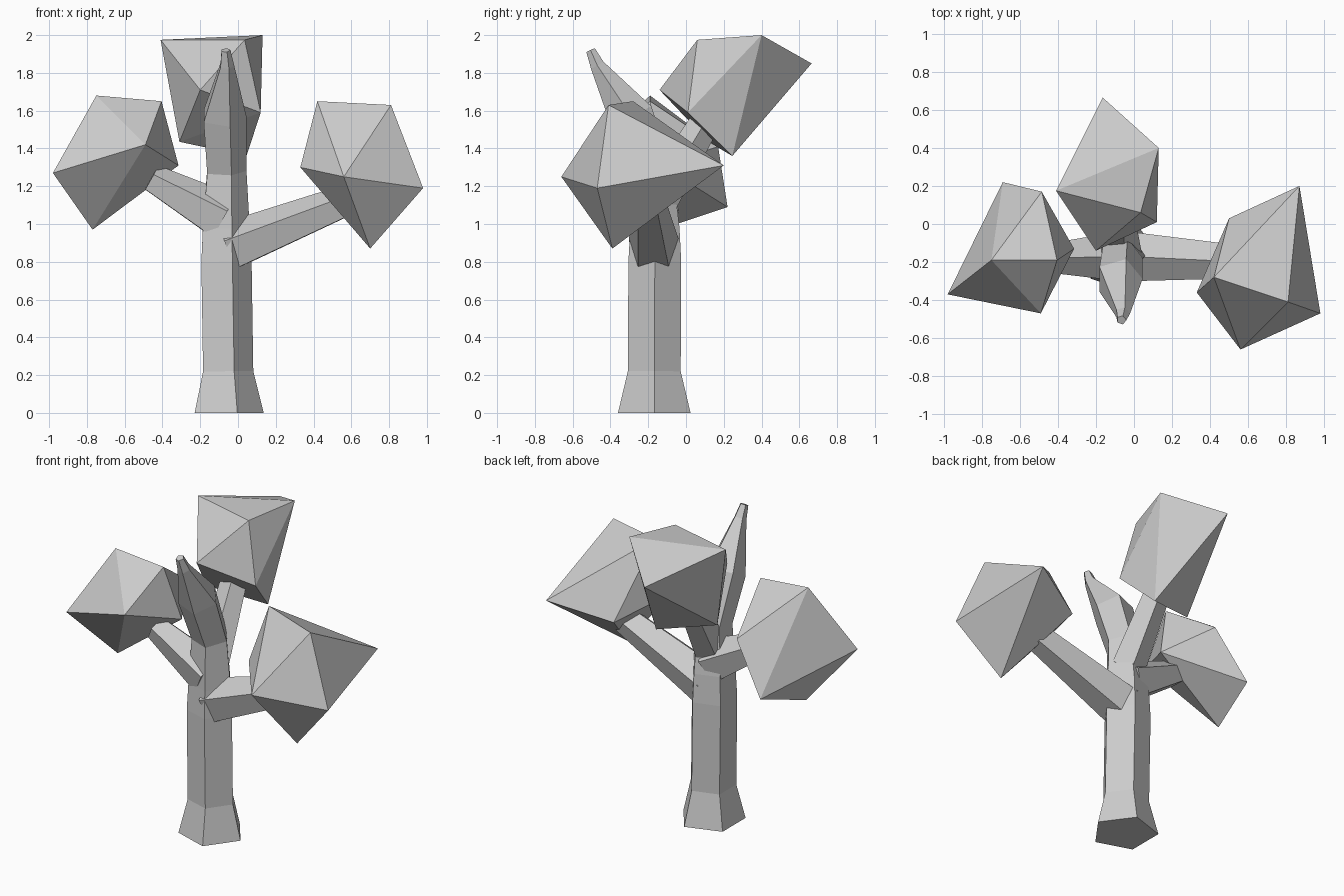
import bpy, bmesh, math
from mathutils import Vector

if "Cube" in bpy.data.objects:
    bpy.data.objects.remove(bpy.data.objects["Cube"])


def make_object(name, bm):
    bmesh.ops.recalc_face_normals(bm, faces=bm.faces[:])
    mesh = bpy.data.meshes.new(name)
    bm.to_mesh(mesh)
    bm.free()
    obj = bpy.data.objects.new(name, mesh)
    bpy.context.collection.objects.link(obj)
    return obj


def limb(name, path, ref, sides=5):
    """Low-poly tube through (x, y, z, radius); ref points at the first corner."""
    bm = bmesh.new()
    pts = [Vector(p[:3]) for p in path]
    rings = []
    for i, p in enumerate(pts):
        tangent = (pts[min(i + 1, len(pts) - 1)] - pts[max(i - 1, 0)]).normalized()
        if i == 0 and p.z == 0:
            tangent = Vector((0, 0, 1))
        u = Vector(ref)
        u = (u - tangent * u.dot(tangent)).normalized()
        v = tangent.cross(u)
        r = path[i][3]
        angles = [2 * math.pi * k / sides for k in range(sides)]
        rings.append([bm.verts.new(p + r * (math.cos(a) * u + math.sin(a) * v))
                      for a in angles])
    for a, b in zip(rings, rings[1:]):
        for k in range(sides):
            n = (k + 1) % sides
            bm.faces.new((a[k], a[n], b[n], b[k]))
    bm.faces.new(rings[0][::-1])
    bm.faces.new(rings[-1])
    return make_object(name, bm)


def foliage(name, corners):
    """Faceted leaf clump: the convex hull of its corners."""
    bm = bmesh.new()
    for c in corners:
        bm.verts.new(c)
    bmesh.ops.convex_hull(bm, input=bm.verts[:])
    return make_object(name, bm)


# Trunk with flared foot, continuing into the bare forward spike
trunk = limb("trunk", [
    (-0.066, -0.168, 0.0, 0.202), (-0.066, -0.168, 0.22, 0.147),
    (-0.075, -0.165, 0.80, 0.147), (-0.075, -0.165, 0.98, 0.137),
    (-0.07, -0.18, 1.28, 0.115), (-0.08, -0.29, 1.57, 0.125),
    (-0.06, -0.47, 1.84, 0.04), (-0.066, -0.505, 1.92, 0.026)], (1, 0, 0))

# Side and back branches, merged into the trunk
branches = [
    limb("right_branch", [(-0.05, -0.17, 0.87, 0.14),
                          (0.58, -0.20, 1.12, 0.09)], (0, 0, 1)),
    limb("left_branch", [(-0.08, -0.17, 1.03, 0.14),
                         (-0.46, -0.18, 1.24, 0.08)], (0, 0, 1)),
    limb("back_branch", [(-0.07, -0.15, 1.12, 0.11),
                         (-0.09, 0.09, 1.52, 0.085)], (1, 0, 0)),
]
bpy.context.view_layer.objects.active = trunk
for b in branches:
    mod = trunk.modifiers.new("merge", 'BOOLEAN')
    mod.operation = 'UNION'
    mod.solver = 'EXACT'
    mod.object = b
    bpy.ops.object.modifier_apply(modifier=mod.name)
    bpy.data.objects.remove(b)

# Leaf clumps
foliage("right_foliage", [
    (0.42, -0.28, 1.65), (0.81, -0.41, 1.63), (0.98, -0.47, 1.19),
    (0.56, -0.66, 1.25), (0.33, -0.36, 1.30), (0.70, -0.39, 0.87),
    (0.87, 0.20, 1.31), (0.50, 0.03, 1.20)])
foliage("left_foliage", [
    (-0.98, -0.37, 1.27), (-0.75, -0.19, 1.68), (-0.405, -0.19, 1.65),
    (-0.315, -0.13, 1.31), (-0.49, -0.47, 1.42), (-0.77, -0.14, 0.97),
    (-0.69, 0.22, 1.09), (-0.485, 0.17, 1.41)])
foliage("top_foliage", [
    (-0.41, 0.175, 1.975), (0.035, 0.06, 1.975), (0.13, 0.40, 2.0),
    (0.12, 0.01, 1.59), (-0.20, -0.14, 1.71), (-0.165, 0.665, 1.85),
    (0.045, 0.245, 1.36), (-0.31, 0.12, 1.435)])
